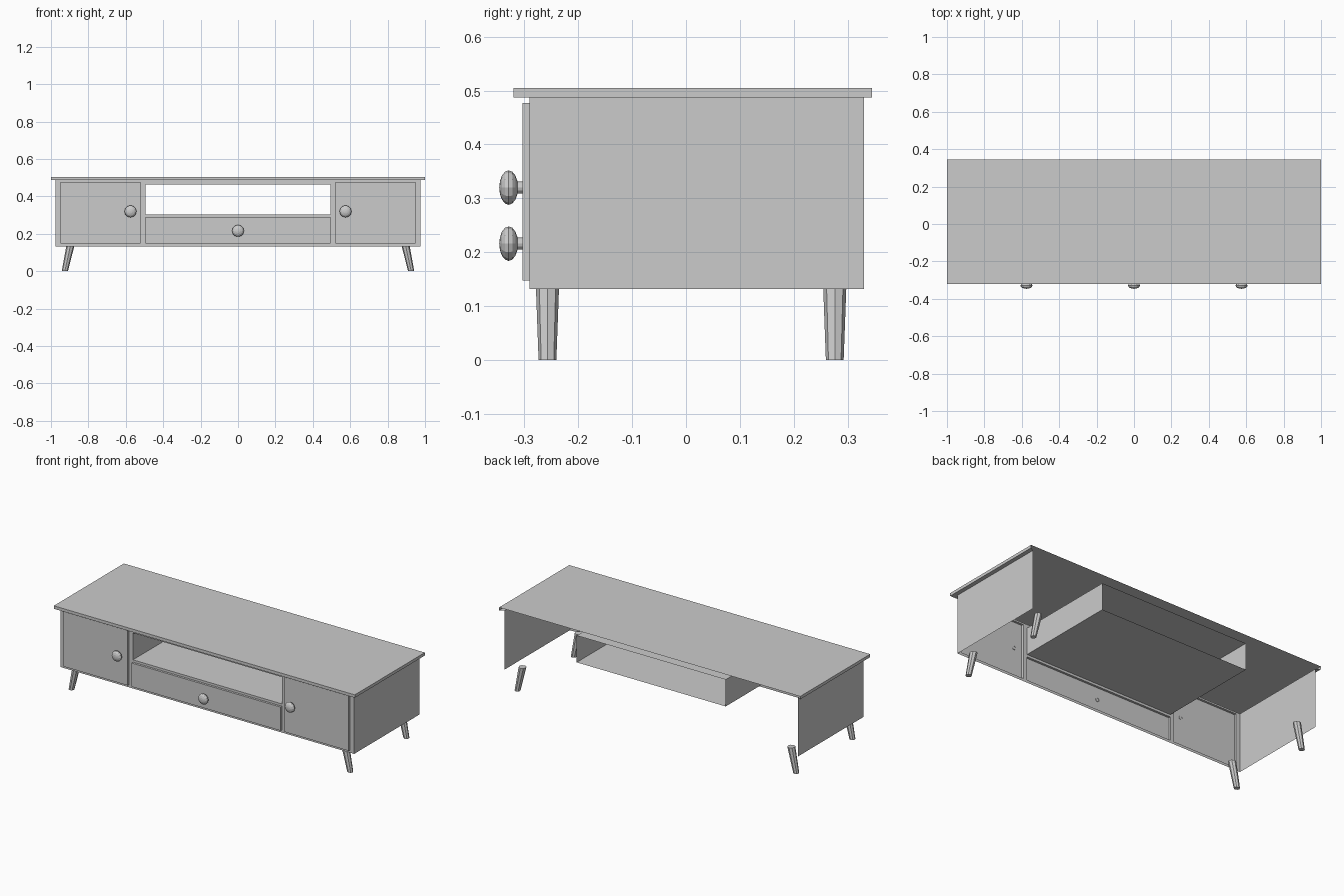
import bpy, bmesh, math
from mathutils import Vector, Matrix

if "Cube" in bpy.data.objects:
    bpy.data.objects.remove(bpy.data.objects["Cube"])

FRONT, BACK = -0.29, 0.33
X, Z0, Z1 = 0.975, 0.132, 0.487          # carcass half width, bottom, top
NICHE = (-0.495, 0.495, 0.304, 0.465)    # x0, x1, z0, z1
DRAWER = (-0.495, 0.495, 0.148, 0.29)
DOORS = [(-0.948, -0.521, 0.148, 0.477), (0.521, 0.948, 0.148, 0.477)]


def quad(bm, *pts):
    bm.faces.new([bm.verts.new(p) for p in pts])


def tube(bm, rect, ya, yb, skip=()):
    """Four walls of a rectangle running from depth ya to yb."""
    x0, x1, z0, z1 = rect
    c = [(x0, z0), (x1, z0), (x1, z1), (x0, z1)]
    for i in range(4):
        if i not in skip:
            (a, b), (d, e) = c[i], c[(i + 1) % 4]
            quad(bm, (a, ya, b), (d, ya, e), (d, yb, e), (a, yb, b))


def finish(bm, name):
    bmesh.ops.remove_doubles(bm, verts=bm.verts, dist=1e-5)
    me = bpy.data.meshes.new(name)
    bm.to_mesh(me)
    bm.free()
    ob = bpy.data.objects.new(name, me)
    bpy.context.collection.objects.link(ob)
    return ob


def inside(x, z, r):
    return r[0] < x < r[1] and r[2] < z < r[3]


# Carcass: thin shell with open back and bottom
bm = bmesh.new()
tube(bm, (-X, X, Z0, Z1), FRONT, BACK, skip=(0, 2))
holes = [NICHE, DRAWER] + DOORS
xs = sorted({-X, X} | {v for r in holes for v in r[:2]})
zs = sorted({Z0, Z1} | {v for r in holes for v in r[2:]})
for a, b in zip(xs, xs[1:]):
    for c, d in zip(zs, zs[1:]):
        if not any(inside((a + b) / 2, (c + d) / 2, r) for r in holes):
            quad(bm, (a, FRONT, c), (b, FRONT, c), (b, FRONT, d), (a, FRONT, d))
# Open shelf running right through
tube(bm, NICHE, FRONT, BACK)
finish(bm, "cabinet_body")

# Raised doors and drawer front
for name, r in zip(("left_door", "right_door", "drawer_front"), DOORS + [DRAWER]):
    bm = bmesh.new()
    yf = FRONT - 0.013
    tube(bm, r, yf, FRONT)
    quad(bm, (r[0], yf, r[2]), (r[1], yf, r[2]), (r[1], yf, r[3]), (r[0], yf, r[3]))
    finish(bm, name)

# Table top: hollow slab, open at the back, with an overhang ledge
bm = bmesh.new()
TF, TB, TZ = -0.32, 0.345, 0.505
quad(bm, (-1, TF, TZ), (1, TF, TZ), (1, TB, TZ), (-1, TB, TZ))
quad(bm, (-1, TF, Z1), (1, TF, Z1), (1, TF, TZ), (-1, TF, TZ))
quad(bm, (-1, TF, Z1), (-X, FRONT, Z1), (X, FRONT, Z1), (1, TF, Z1))
for s in (-1, 1):
    rim = [(s, TF, Z1), (s, TF, TZ), (s, TB, TZ), (s, TB, Z1)]
    ledge = [(s, TF, Z1), (s, TB, Z1), (s * X, BACK, Z1), (s * X, FRONT, Z1)]
    quad(bm, *rim[::s])
    quad(bm, *ledge[::s])
finish(bm, "table_top")

# Splayed, tapered eight-sided legs
LEG_H = 0.15
for side, s in (("left", -1), ("right", 1)):
    for end, y in (("front", -0.257), ("back", 0.276)):
        bm = bmesh.new()
        bmesh.ops.create_cone(bm, cap_ends=True, segments=8, radius1=0.0165,
                              radius2=0.022, depth=LEG_H,
                              matrix=Matrix.Translation((0, 0, LEG_H / 2)))
        for v in bm.verts:
            v.co.x += s * (0.926 - 0.033 * v.co.z / LEG_H)
            v.co.y += y
        finish(bm, f"{end}_{side}_leg")

# Knobs: flattened ball on a short stem
turn = Matrix.Rotation(math.pi / 2, 4, 'X')
for name, x, z in (("left_door_knob", -0.575, 0.32), ("right_door_knob", 0.575, 0.32),
                   ("drawer_knob", 0, 0.216)):
    bm = bmesh.new()
    bmesh.ops.create_uvsphere(bm, u_segments=12, v_segments=8, radius=1,
                              matrix=Matrix.Translation((x, -0.329, z)) @ turn
                              @ Matrix.Diagonal((0.032, 0.032, 0.0175, 1)))
    bmesh.ops.create_cone(bm, cap_ends=False, segments=12, radius1=0.011, radius2=0.011,
                          depth=0.02, matrix=Matrix.Translation((x, -0.311, z)) @ turn)
    finish(bm, name)
